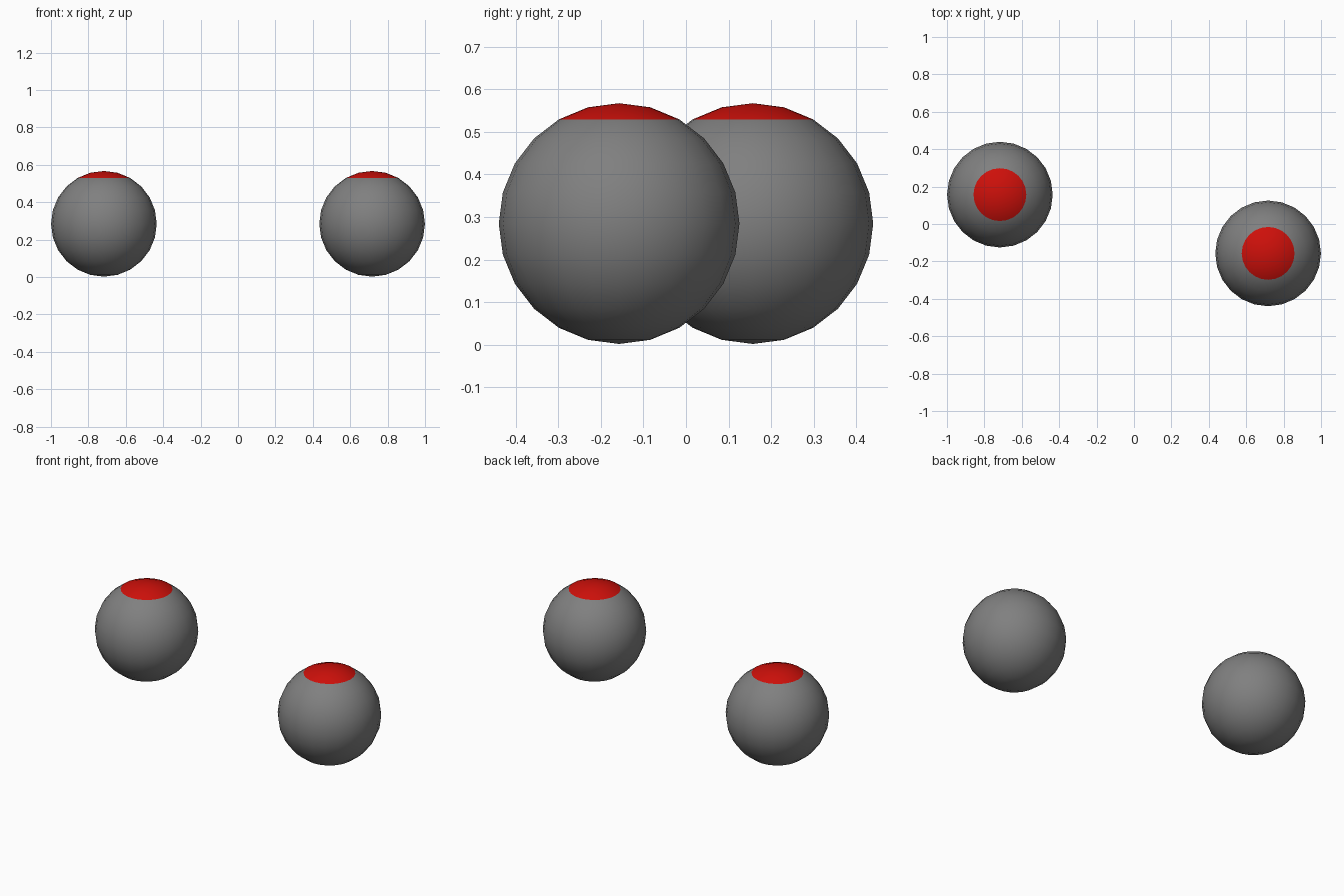
import bpy

if "Cube" in bpy.data.objects:
    bpy.data.objects.remove(bpy.data.objects["Cube"])

RADIUS = 0.2825
CENTER_Z = 0.2845


def material(name, color):
    mat = bpy.data.materials.new(name)
    mat.diffuse_color = (*color, 1)
    mat.use_nodes = True
    mat.node_tree.nodes["Principled BSDF"].inputs["Base Color"].default_value = mat.diffuse_color
    return mat


grey = material("dark_grey", (0.215, 0.215, 0.215))
red = material("red", (0.61, 0.005, 0.003))


def capped_ball(name, x, y):
    # Grey ball with its two topmost rings coloured red
    bpy.ops.mesh.primitive_uv_sphere_add(
        segments=24, ring_count=12, radius=RADIUS, location=(x, y, CENTER_Z))
    ball = bpy.context.object
    ball.name = name
    ball.data.materials.append(grey)
    ball.data.materials.append(red)
    for face in ball.data.polygons:
        face.use_smooth = True
        face.material_index = 1 if face.center.z > 0.866 * RADIUS else 0
    return ball


# Two balls placed point-symmetrically about the origin
for name, side in (("left_ball", -1), ("right_ball", 1)):
    capped_ball(name, side * 0.717, side * -0.157)
